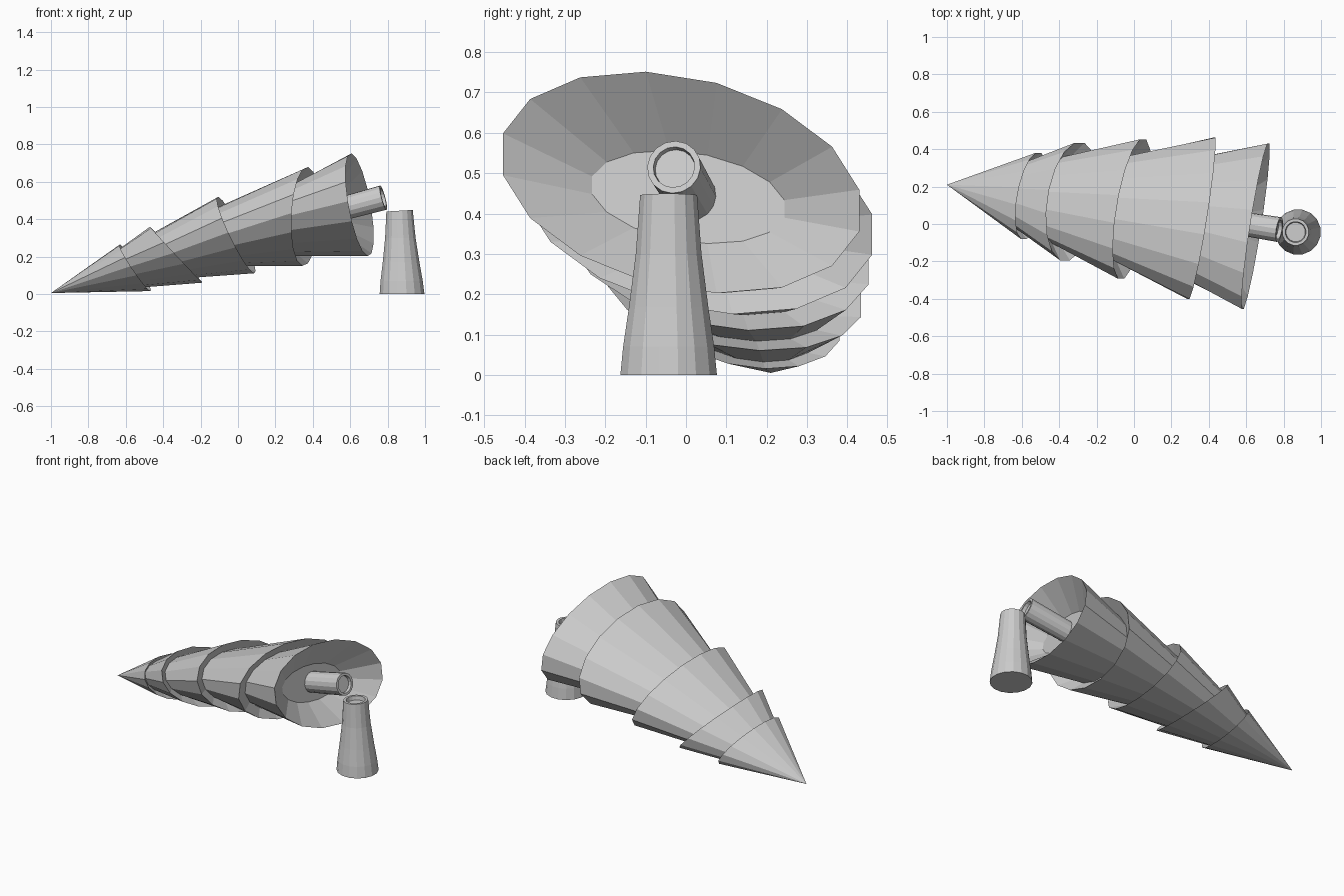
import bpy, bmesh
from math import sin, cos, pi, radians
from mathutils import Vector

if "Cube" in bpy.data.objects:
    bpy.data.objects.remove(bpy.data.objects["Cube"])

SIDES = 16
grey = bpy.data.materials.new("plain_grey")
grey.use_nodes = True
grey.diffuse_color = (0.6, 0.6, 0.6, 1)
grey.node_tree.nodes["Principled BSDF"].inputs["Base Color"].default_value = (0.6, 0.6, 0.6, 1)


def loft(name, rings, cap_start=False, cap_end=False):
    """Skin a list of equal-length point rings into one flat-shaded object."""
    bm = bmesh.new()
    loops = [[bm.verts.new(p) for p in ring] for ring in rings]
    for a, b in zip(loops, loops[1:]):
        for i in range(SIDES):
            j = (i + 1) % SIDES
            bm.faces.new((a[i], a[j], b[j], b[i]))
    if cap_start:
        bm.faces.new(loops[0][::-1])
    if cap_end:
        bm.faces.new(loops[-1])
    bmesh.ops.remove_doubles(bm, verts=bm.verts, dist=0.0005)
    mesh = bpy.data.meshes.new(name)
    bm.to_mesh(mesh)
    bm.free()
    mesh.materials.append(grey)
    obj = bpy.data.objects.new(name, mesh)
    bpy.context.collection.objects.link(obj)
    return obj


def angles():
    return [(i + 0.5) * 2 * pi / SIDES for i in range(SIDES)]


def branch_ring(center, size, lean, scale=(1, 1)):
    """Slanted oval rim: size = half width and height, lean = x shift sideways and upward."""
    skew = radians(-15)
    return [Vector(center) + Vector(((lean[0] * cos(t) + lean[1] * sin(t)) * scale[0],
                                     size[0] * cos(t) * scale[0],
                                     size[1] * sin(t + skew) * scale[1])) for t in angles()]


def round_ring(center, direction, radius):
    """Circle square to a direction."""
    turn = Vector((0, 0, 1)).rotation_difference(Vector(direction))
    return [Vector(center) + turn @ Vector((radius * cos(t), radius * sin(t), 0)) for t in angles()]


# Fallen tree: overlapping branch tiers from the tip to the widest skirt
axis = Vector((1, -0.13, 0.27)).normalized()
tiers = [  # rim centre, half width and height, lean
    ((-0.55, 0.15, 0.14), (0.235, 0.125), (0.04, -0.075)),
    ((-0.33, 0.12, 0.21), (0.32, 0.15), (0.04, -0.135)),
    ((-0.01, 0.08, 0.315), (0.38, 0.205), (0.06, -0.085)),
    ((0.36, 0.03, 0.415), (0.44, 0.265), (0.07, 0.03)),
    ((0.65, -0.012, 0.477), (0.45, 0.275), (0.07, -0.03)),
]
start = [Vector((-1, 0.21, 0.005))] * SIDES
for n, (center, size, lean) in enumerate(tiers):
    last = n == len(tiers) - 1
    rim = branch_ring(center, size, lean)
    depth, scale = (0.14, (0.54, 0.42)) if last else (0.06, (0.74, 0.74))
    under = branch_ring(Vector(center) - axis * depth, size, lean, scale)
    loft(f"branch_tier_{n + 1}", [start, rim, under], cap_end=last)
    start = under

# Broken trunk sticking out of the skirt, with a hollowed end
root, end = Vector((0.48, 0.018, 0.435)), Vector((0.777, -0.03, 0.515))
along = (end - root).normalized()
trunk = [(root, 0.062), (end, 0.067), (end, 0.052), (end - along * 0.02, 0.05)]
loft("trunk", [round_ring(c, along, r) for c, r in trunk], True, True)

# Flared stump with a slightly tilted, hollowed top
up = Vector((0, 0, 1))
tilt = Vector((-0.06, 0, 1))
profile = [(0, 0.122, up), (0.07, 0.115, up), (0.17, 0.1, up), (0.3, 0.083, up),
           (0.445, 0.072, tilt), (0.445, 0.056, tilt), (0.42, 0.052, tilt)]
loft("stump", [round_ring((0.877 - 0.03 * z, -0.043, z), d, r) for z, r, d in profile], True, True)
